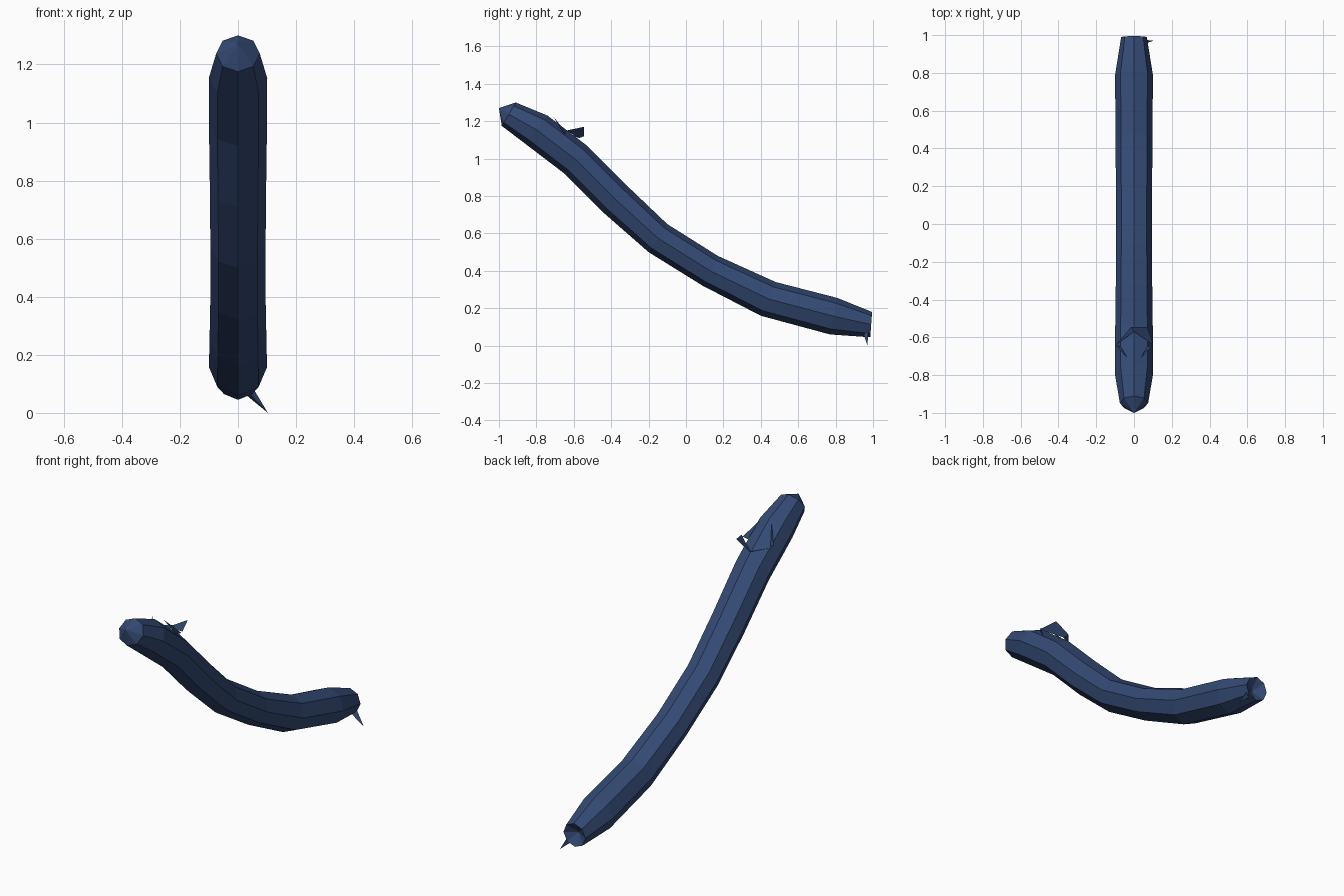
import bpy, bmesh
from math import sin, cos, tau
from mathutils import Vector

cube = bpy.data.objects.get("Cube")
if cube:
    bpy.data.objects.remove(cube, do_unlink=True)

navy = bpy.data.materials.new("navy_blue")
navy.use_nodes = True
COLOUR = (0.034, 0.068, 0.175, 1)
navy.diffuse_color = COLOUR
navy.node_tree.nodes["Principled BSDF"].inputs["Base Color"].default_value = COLOUR


def finish(name, bm, closed=False):
    if closed:
        bmesh.ops.recalc_face_normals(bm, faces=bm.faces)
    mesh = bpy.data.meshes.new(name)
    bm.to_mesh(mesh)
    bm.free()
    mesh.materials.append(navy)
    obj = bpy.data.objects.new(name, mesh)
    bpy.context.collection.objects.link(obj)
    return obj


def sheet(name, points, faces):
    bm = bmesh.new()
    verts = [bm.verts.new(p) for p in points]
    for f in faces:
        bm.faces.new([verts[i] for i in f])
    return finish(name, bm)


# Curved body: each section is top (y, z), bottom (y, z), half width
SIDES = 8
sections = [
    ((-.91, 1.30), (-.985, 1.175), .075),
    ((-.74, 1.23), (-.86, 1.08), .1),
    ((-.53, 1.07), (-.65, .92), .1),
    ((-.31, .85), (-.44, .71), .097),
    ((-.10, .65), (-.20, .50), .095),
    ((.17, .48), (.09, .32), .095),
    ((.48, .34), (.40, .16), .098),
    ((.81, .255), (.77, .06), .1),
    ((.995, .18), (.985, .045), .068),
]
bm = bmesh.new()
rings = []
for top, bottom, width in sections:
    t, b = Vector((0, *top)), Vector((0, *bottom))
    mid, half = (t + b) / 2, (t - b) / 2
    rings.append([bm.verts.new(mid + half * cos(tau * i / SIDES)
                               + Vector((width * sin(tau * i / SIDES), 0, 0)))
                  for i in range(SIDES)])
for a, b in zip(rings, rings[1:]):
    for i in range(SIDES):
        j = (i + 1) % SIDES
        bm.faces.new((a[i], a[j], b[j], b[i]))

# Pointed front end and sunken rear end
for ring, tip in ((rings[0], (0, -1, 1.27)), (rings[-1], (0, .95, .115))):
    centre = bm.verts.new(tip)
    for i in range(SIDES):
        bm.faces.new((ring[i], ring[(i + 1) % SIDES], centre))
finish("curved_body", bm, closed=True)

# Torn collar on the upper back: rear flap and two forward points
sheet("collar_flap",
      [(-.095, -.64, 1.13), (-.015, -.545, 1.12), (0, -.57, 1.11),
       (.07, -.545, 1.17), (.103, -.64, 1.15)],
      [(0, 2, 1), (2, 4, 3, 1)])
for side, name in ((1, "left_collar_point"), (-1, "right_collar_point")):
    sheet(name,
          [(.097 * side, -.64, 1.14), (.035 * side, -.71, 1.225),
           (.07 * side, -.65, 1.13)],
          [(0, 1, 2)])

# Thin spike at the rear end
sheet("rear_spike",
      [(.03, .97, .06), (.055, .975, .08), (.103, .97, 0), (.045, .95, .06)],
      [(0, 1, 2), (1, 3, 2), (3, 0, 2)])
